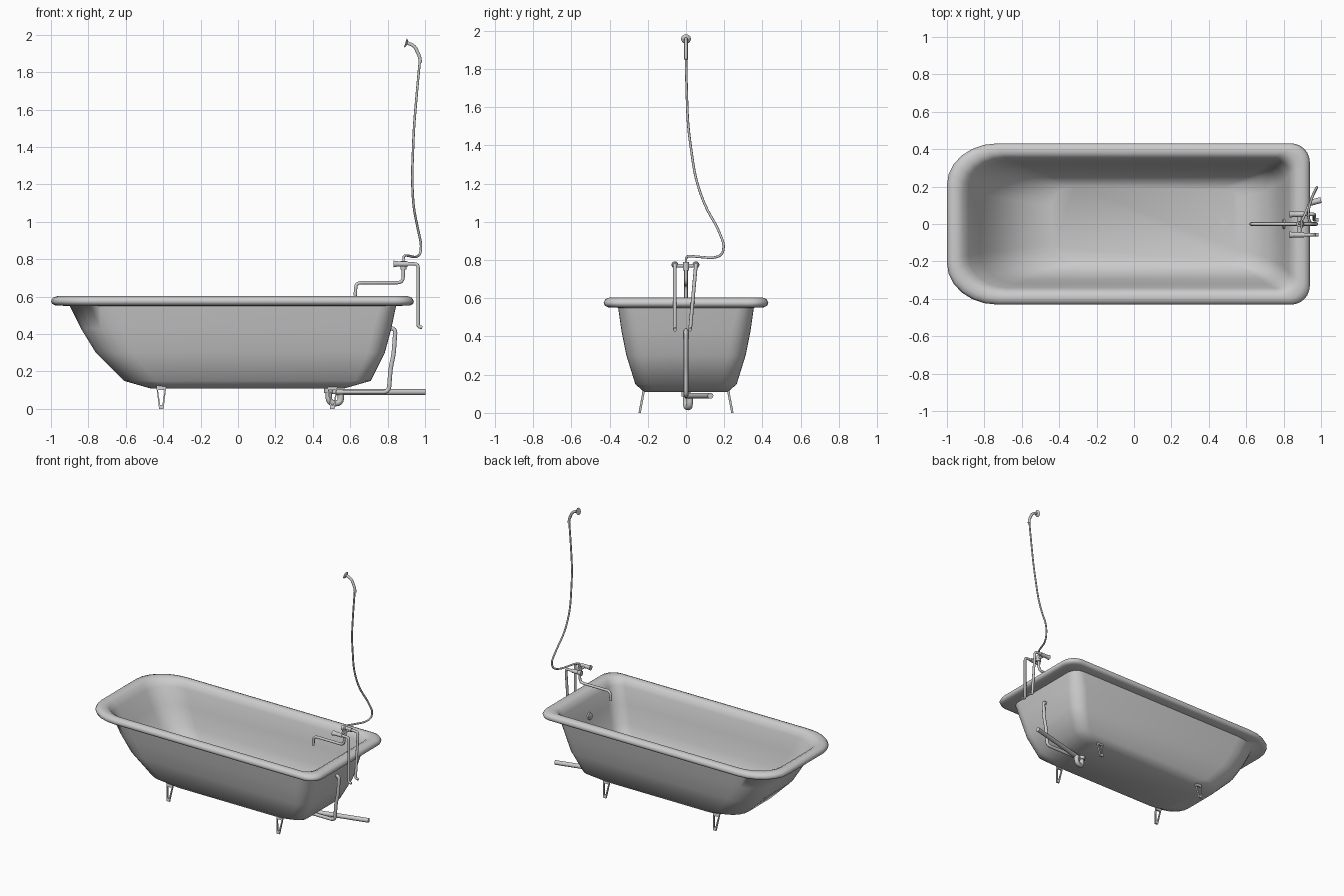
import bpy, bmesh, math
from mathutils import Vector

if "Cube" in bpy.data.objects:
    bpy.data.objects.remove(bpy.data.objects["Cube"])


def add_mesh(name, bm, angle=50):
    bmesh.ops.recalc_face_normals(bm, faces=bm.faces[:])
    me = bpy.data.meshes.new(name)
    bm.to_mesh(me)
    bm.free()
    ob = bpy.data.objects.new(name, me)
    bpy.context.collection.objects.link(ob)
    bpy.ops.object.select_all(action='DESELECT')
    ob.select_set(True)
    bpy.context.view_layer.objects.active = ob
    bpy.ops.object.shade_smooth_by_angle(angle=math.radians(angle))
    return ob


def rod(name, a, b, r1, r2=None, sides=16):
    """Cylinder or cone between two points."""
    a, b = Vector(a), Vector(b)
    bm = bmesh.new()
    bmesh.ops.create_cone(bm, cap_ends=True, segments=sides, radius1=r1,
                          radius2=r1 if r2 is None else r2, depth=(b - a).length)
    bm.transform((b - a).to_track_quat('Z', 'Y').to_matrix().to_4x4())
    bmesh.ops.translate(bm, verts=bm.verts[:], vec=(a + b) / 2)
    return add_mesh(name, bm)


def pipe(name, pts, r, bend=0.03):
    """Round tube along a path; bend is the corner radius."""
    pts = [Vector(p) for p in pts]
    path = [pts[0]]
    for p, c, n in zip(pts, pts[1:], pts[2:]):
        d = min(bend, (p - c).length * .48, (n - c).length * .48)
        s, e = c + (p - c).normalized() * d, c + (n - c).normalized() * d
        path += [s.lerp(c, t / 4).lerp(c.lerp(e, t / 4), t / 4) for t in range(5)]
    path.append(pts[-1])
    cu = bpy.data.curves.new(name, 'CURVE')
    cu.dimensions = '3D'
    cu.bevel_depth = r
    cu.bevel_resolution = 3
    cu.use_fill_caps = True
    sp = cu.splines.new('POLY')
    sp.points.add(len(path) - 1)
    for q, v in zip(sp.points, path):
        q.co = (*v, 1)
    sp.use_smooth = True
    ob = bpy.data.objects.new(name, cu)
    bpy.context.collection.objects.link(ob)
    bpy.ops.object.select_all(action='DESELECT')
    ob.select_set(True)
    bpy.context.view_layer.objects.active = ob
    bpy.ops.object.convert(target='MESH')
    return bpy.context.object


# Tub: rounded rectangles lofted up the outside, over the rim and down inside
def tub_ring(bm, x0, x1, hy, z):
    k = hy / .43
    lx, ly, rr = .27 * k, .22 * k, .10 * k + (.02 if z < .55 else 0)
    corners = [(x1 - rr, hy - rr, rr, rr, 0), (x0 + lx, hy - ly, lx, ly, 90),
               (x0 + lx, ly - hy, lx, ly, 180), (x1 - rr, rr - hy, rr, rr, 270)]
    ring = []
    for cx, cy, rx, ry, start in corners:
        for i in range(7):
            a = math.radians(start + 15 * i)
            ring.append(bm.verts.new((cx + rx * math.cos(a), cy + ry * math.sin(a), z)))
    return ring


profile = [
    (-.47, .57, .22, .11), (-.61, .71, .265, .15), (-.76, .785, .312, .30),
    (-.84, .82, .338, .43), (-.90, .845, .355, .55), (-.975, .92, .41, .553),
    (-.994, .936, .425, .561), (-1.0, .94, .431, .576), (-.99, .93, .423, .594),
    (-.967, .908, .403, .603), (-.94, .875, .378, .601), (-.915, .85, .358, .588),
    (-.885, .83, .342, .55), (-.82, .80, .32, .43), (-.74, .765, .295, .30),
    (-.595, .69, .25, .17), (-.44, .55, .20, .13)]
bm = bmesh.new()
rings = [tub_ring(bm, *p) for p in profile]
for a, b in zip(rings, rings[1:]):
    for i in range(len(a)):
        j = (i + 1) % len(a)
        bm.faces.new((a[i], a[j], b[j], b[i]))
bm.faces.new(rings[0])
bm.faces.new(rings[-1])
add_mesh("tub", bm, 70)

# Feet: open tapered frames, leaning outward
outer = [(-.028, .13), (-.012, .003), (.012, .003), (.028, .13)]
inner = [(-.018, .10), (-.006, .022), (.006, .022), (.018, .10)]
for x, end in ((-.41, "head"), (.505, "tap")):
    for side, label in ((-1, "front"), (1, "back")):
        bm = bmesh.new()
        lay = []
        for t in (-.006, .006):
            lay.append([[bm.verts.new((x + u, side * (.243 - .19 * z + t), z if z > .01 else 0))
                         for u, z in loop] for loop in (outer, inner)])
        (o1, i1), (o2, i2) = lay
        for i in range(4):
            j = (i + 1) % 4
            for q in ((o1, i1), (i1, i2), (i2, o2), (o2, o1)):
                bm.faces.new((q[0][i], q[0][j], q[1][j], q[1][i]))
        add_mesh(f"foot_{end}_{label}", bm, 30)

# Drain, trap, waste and overflow
rod("drain_plug", (.48, 0, .125), (.48, 0, .136), .023)
pipe("trap", [(.485, 0, .12), (.485, 0, .03), (.55, .02, .03), (.55, .02, .09)], .017, .035)
rod("trap_collar", (.485, 0, .085), (.485, 0, .112), .024)
pipe("waste_pipe", [(.52, .005, .09), (1.0, .128, .09)], .016)
pipe("overflow_pipe", [(.79, 0, .43), (.842, 0, .43), (.832, 0, .29), (.816, 0, .22),
                       (.806, 0, .09), (.50, 0, .09)], .012, .03)
rod("overflow_cover", (.812, 0, .44), (.795, 0, .444), .03, .024)

# Mixer tap: two supply pipes, valves, crossbar and spout
for y, y_low, side in ((-.058, -.058, "front"), (.052, .022, "back")):
    pipe(f"supply_pipe_{side}", [(.87, y, .775), (.963, y, .775), (.963, y_low, .44),
                                 (.985, y_low, .435)], .0095, .02)
    rod(f"valve_{side}", (.86, y, .775), (.91, y, .775), .014)
    rod(f"handle_{side}", (.832, y, .775), (.86, y, .775), .018, .013)
rod("crossbar", (.885, -.058, .77), (.885, .052, .77), .010)
rod("mixer_body", (.885, 0, .745), (.885, 0, .79), .016)
pipe("spout", [(.885, 0, .76), (.882, 0, .675), (.63, 0, .675), (.627, 0, .605)], .0095, .03)

# Shower hose and hand shower
pipe("shower_hose", [(.885, 0, .78), (.885, 0, .82), (.905, .03, .82), (.95, .14, .81),
                     (.975, .19, .825), (.98, .2, .88), (.96, .165, .97), (.938, .10, 1.08),
                     (.93, .048, 1.23), (.94, .01, 1.5), (.957, .003, 1.7), (.973, 0, 1.87)],
     .0065, .08)
pipe("shower_handle", [(.975, 0, 1.85), (.972, 0, 1.88), (.945, 0, 1.94), (.905, 0, 1.957)], .0095, .03)
rod("shower_head", (.905, 0, 1.954), (.895, 0, 1.957), .015, .026)
